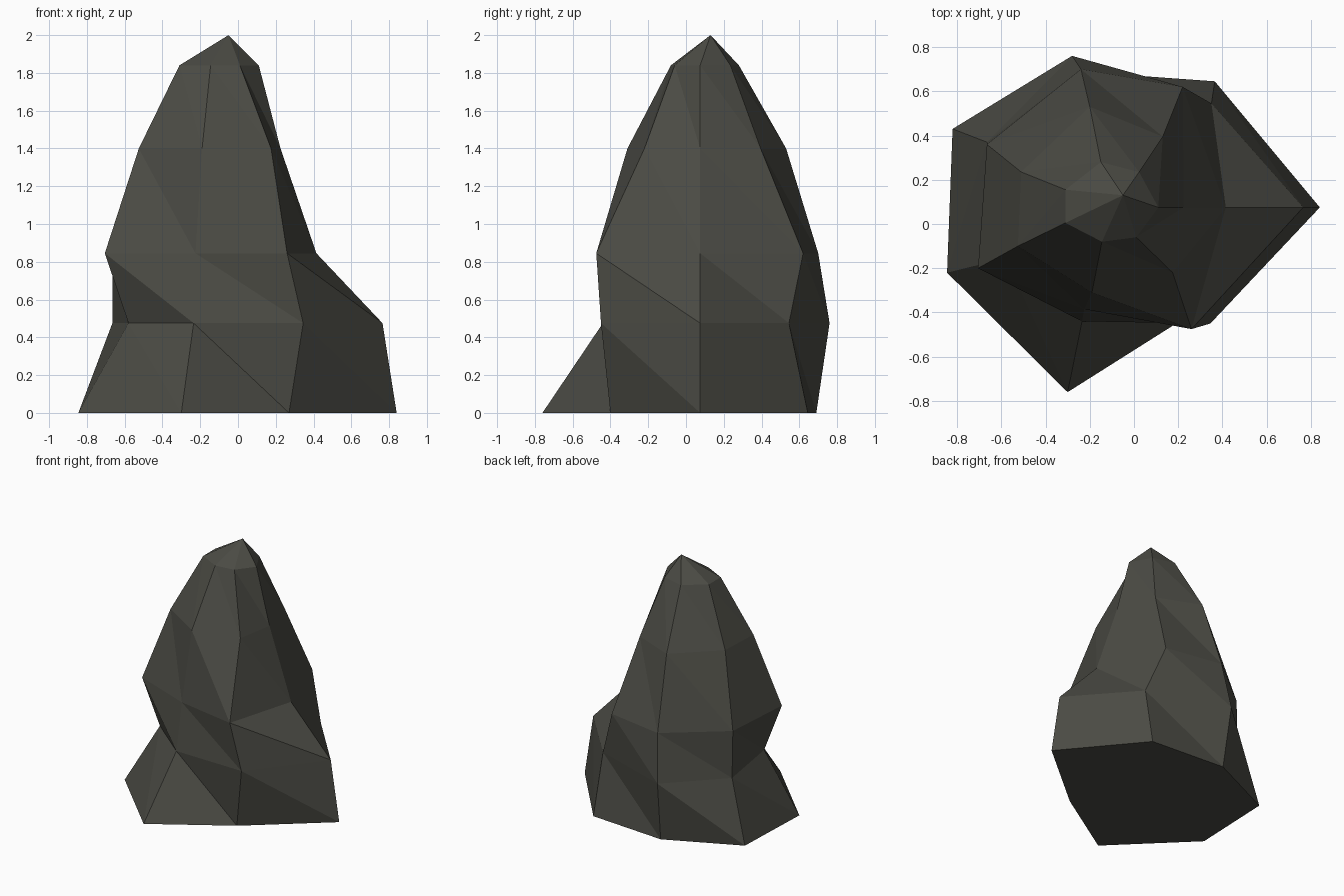
import bpy, bmesh

# Heights of the five rings and the tip
HEIGHTS = [0.0, 0.475, 0.845, 1.40, 1.84]
TIP = (-0.05, 0.13, 2.0)

# Seven ridges of the rock (counter-clockwise from +x), each as x, y from base to shoulder
RIDGES = [
    [(0.84, 0.075), (0.765, 0.075), (0.415, 0.075), (0.225, 0.075), (0.11, 0.075)],
    [(0.365, 0.645), (0.35, 0.545), (0.22, 0.62), (0.13, 0.395), (0.023, 0.235)],
    [(-0.26, 0.69), (-0.28, 0.76), (-0.24, 0.70), (-0.20, 0.53), (-0.15, 0.28)],
    [(-0.82, 0.43), (-0.665, 0.37), (-0.665, 0.36), (-0.51, 0.235), (-0.31, 0.155)],
    [(-0.845, -0.22), (-0.58, -0.155), (-0.705, -0.20), (-0.525, -0.10), (-0.31, 0.005)],
    [(-0.30, -0.76), (-0.235, -0.44), (-0.225, -0.385), (-0.19, -0.31), (-0.145, -0.08)],
    [(0.27, -0.40), (0.345, -0.45), (0.26, -0.475), (0.175, -0.22), (0.01, -0.06)],
]

bm = bmesh.new()
cols = [[bm.verts.new((x, y, z)) for (x, y), z in zip(r, HEIGHTS)] for r in RIDGES]
tip = bm.verts.new(TIP)

# Rock facets: two triangles per cell between neighbouring ridges, then the peak
for a, b in zip(cols, cols[1:] + cols[:1]):
    for i in range(len(HEIGHTS) - 1):
        bm.faces.new((a[i], b[i], a[i + 1]))
        bm.faces.new((b[i], b[i + 1], a[i + 1]))
    bm.faces.new((a[-1], b[-1], tip))

# Flat underside
bm.faces.new([c[0] for c in reversed(cols)])

mesh = bpy.data.meshes.new("rock")
bm.to_mesh(mesh)
bm.free()

stone = bpy.data.materials.new("dark stone")
stone.diffuse_color = (0.07, 0.07, 0.058, 1.0)
mesh.materials.append(stone)
rock = bpy.data.objects.new("rock", mesh)
bpy.context.collection.objects.link(rock)
